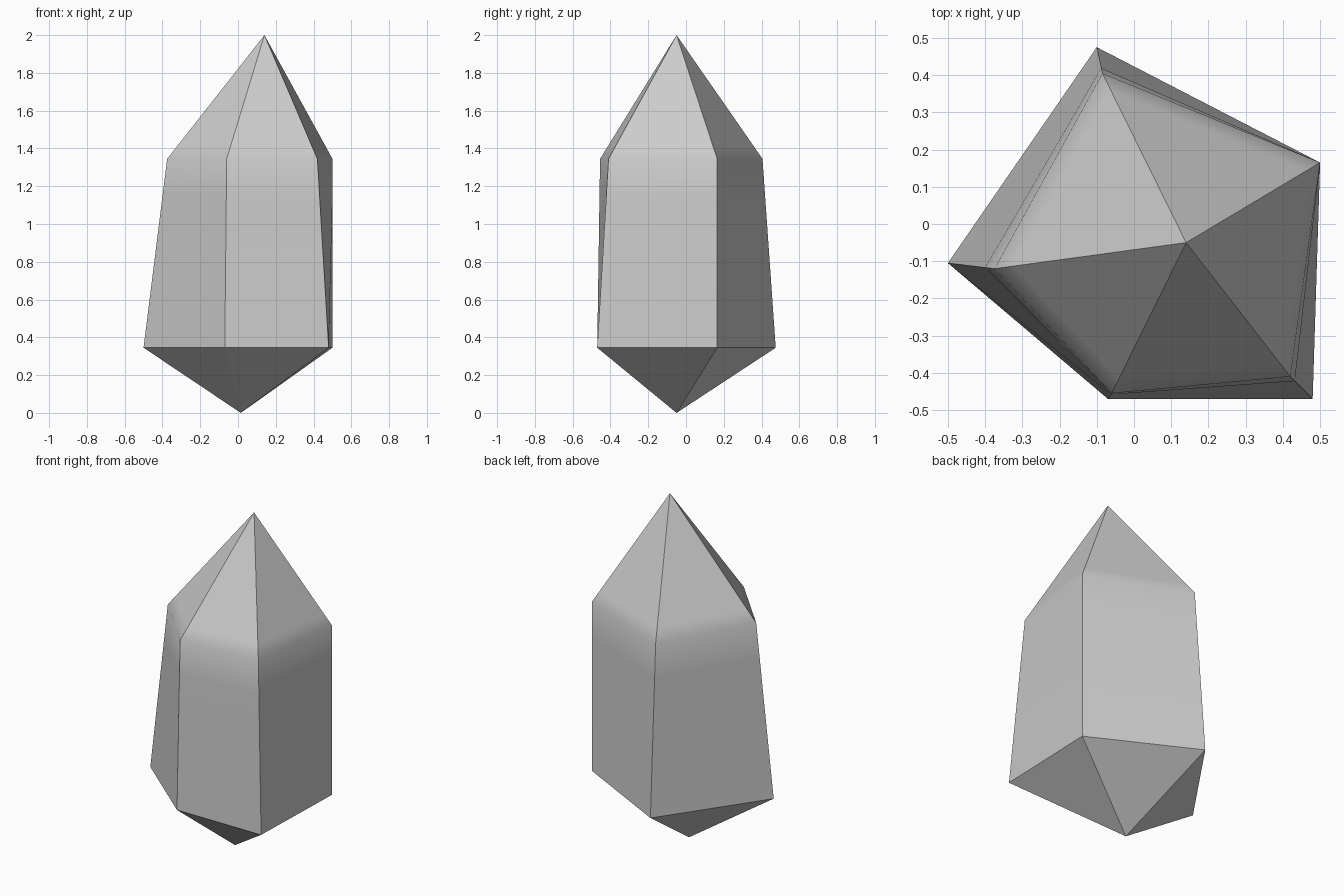
import bpy
import bmesh
from mathutils import Vector

cube = bpy.data.objects.get("Cube")
if cube:
    bpy.data.objects.remove(cube, do_unlink=True)

# Single stone colour
stone = bpy.data.materials.new("grey_stone")
stone.use_nodes = True
grey = (0.6, 0.6, 0.6, 1)
stone.diffuse_color = grey
stone.node_tree.nodes["Principled BSDF"].inputs["Base Color"].default_value = grey

# Crystal profile: two five-sided outlines and two tips
base = [Vector((x, y, 0.345)) for x, y in
        ((-0.5, -0.105), (-0.07, -0.47), (0.48, -0.47), (0.5, 0.165), (-0.1, 0.475))]
shoulder = [Vector((x, y, 1.345)) for x, y in
            ((-0.375, -0.12), (-0.06, -0.455), (0.42, -0.41), (0.5, 0.165), (-0.085, 0.405))]
bottom_tip = Vector((0.015, -0.05, 0))
top_tip = Vector((0.14, -0.05, 2))

bm = bmesh.new()


def add_ring(points):
    return [bm.verts.new(p) for p in points]


# Support rings either side of the shoulder keep its soft bend narrow
rings = [
    add_ring(base),
    add_ring(a.lerp(b, 0.8) for a, b in zip(base, shoulder)),
    add_ring(shoulder),
    add_ring(p.lerp(top_tip, 0.1) for p in shoulder),
]
low = bm.verts.new(bottom_tip)
high = bm.verts.new(top_tip)
count = len(base)
for i in range(count):
    j = (i + 1) % count
    bm.faces.new((low, rings[0][j], rings[0][i]))
    for lower, upper in zip(rings, rings[1:]):
        bm.faces.new((lower[i], lower[j], upper[j], upper[i]))
    bm.faces.new((rings[-1][i], rings[-1][j], high))

# Facet corners and the base rim are sharp; the shoulder is smooth
bm.normal_update()
for face in bm.faces:
    face.smooth = True
for edge in bm.edges:
    z1, z2 = (v.co.z for v in edge.verts)
    edge.smooth = abs(z1 - z2) < 0.001 and z1 > 0.5

mesh = bpy.data.meshes.new("crystal")
bm.to_mesh(mesh)
bm.free()
mesh.materials.append(stone)
crystal = bpy.data.objects.new("crystal", mesh)
bpy.context.collection.objects.link(crystal)
